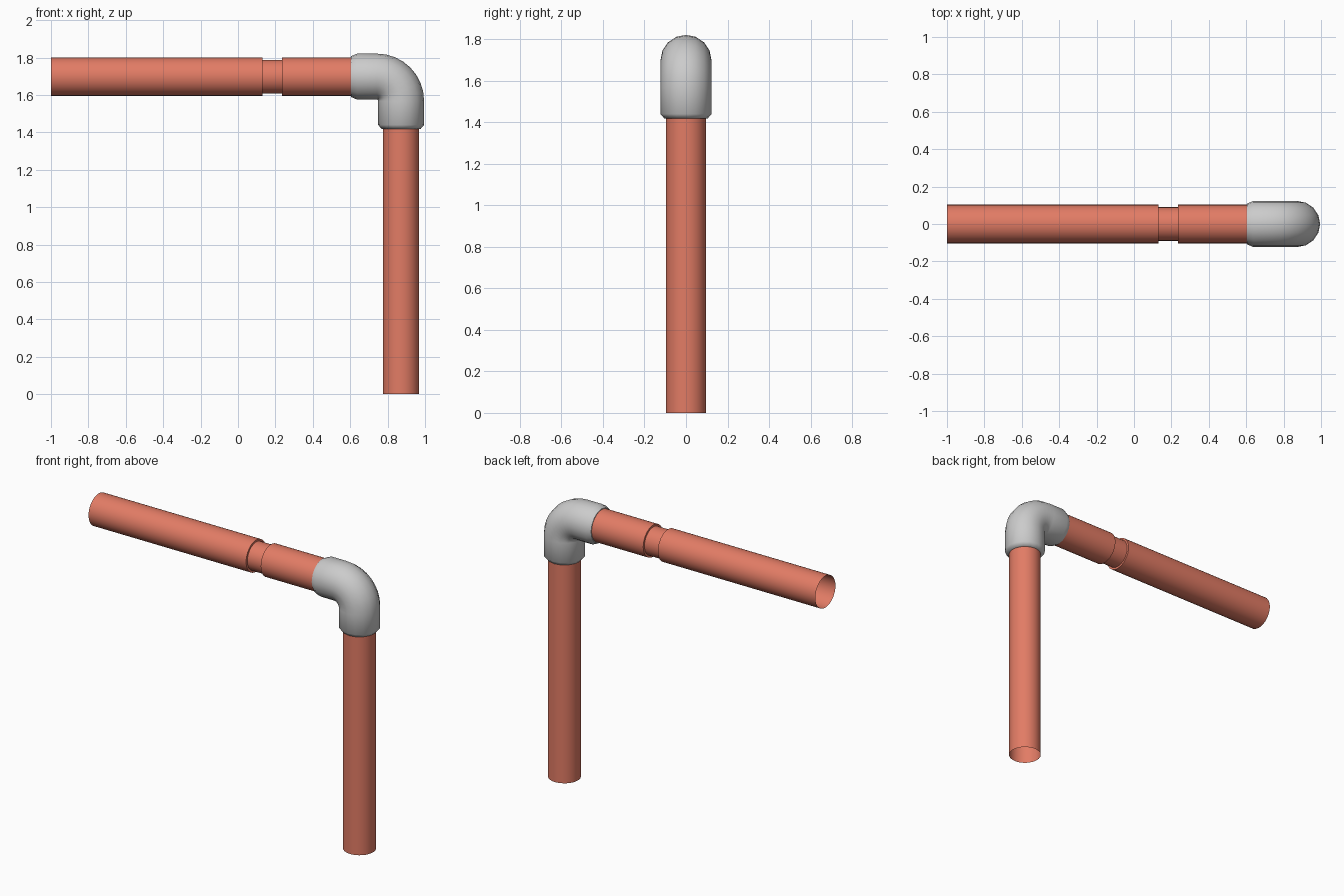
import bpy, bmesh, math
from mathutils import Vector

if "Cube" in bpy.data.objects:
    bpy.data.objects.remove(bpy.data.objects["Cube"])

AXIS_Z = 1.698   # height of the horizontal pipe
AXIS_X = 0.872   # position of the vertical pipe


def sweep(name, stations, sides, material=None, angle=40):
    """Open tube through (x, z, heading, radius) stations in the XZ plane."""
    bm = bmesh.new()
    rings = []
    for x, z, heading, r in stations:
        normal = Vector((-math.sin(heading), 0, math.cos(heading)))
        side = Vector((0, 1, 0))
        ring = []
        for i in range(sides):
            t = 2 * math.pi * i / sides
            ring.append(bm.verts.new(Vector((x, 0, z)) + r * (math.cos(t) * normal + math.sin(t) * side)))
        rings.append(ring)
    for a, b in zip(rings, rings[1:]):
        for i in range(sides):
            j = (i + 1) % sides
            bm.faces.new((a[i], a[j], b[j], b[i]))
    bmesh.ops.recalc_face_normals(bm, faces=bm.faces)
    mesh = bpy.data.meshes.new(name)
    bm.to_mesh(mesh)
    bm.free()
    obj = bpy.data.objects.new(name, mesh)
    bpy.context.collection.objects.link(obj)
    if material:
        mesh.materials.append(material)
    bpy.ops.object.select_all(action='DESELECT')
    obj.select_set(True)
    bpy.context.view_layer.objects.active = obj
    bpy.ops.object.shade_smooth_by_angle(angle=math.radians(angle))
    return obj


copper = bpy.data.materials.new("copper")
copper.diffuse_color = (0.76, 0.20, 0.13, 1)
copper.use_nodes = True
copper.node_tree.nodes["Principled BSDF"].inputs["Base Color"].default_value = copper.diffuse_color

# Horizontal pipe with a stepped groove
profile = [(-1.0, 0.103), (0.06, 0.103), (0.13, 0.103), (0.13, 0.09),
           (0.235, 0.09), (0.235, 0.103), (0.64, 0.103)]
sweep("horizontal_pipe", [(x, AXIS_Z, 0, r) for x, r in profile], 32, copper)

# Vertical pipe
sweep("vertical_pipe", [(AXIS_X, z, -math.pi / 2, 0.097) for z in (1.46, 1.34, 0.0)], 32, copper)

# Elbow fitting with chamfered collars and a tight quarter bend
bend, radius = 0.13, 0.123
cx, cz = AXIS_X - bend, AXIS_Z - bend
elbow = [(0.605, AXIS_Z, 0, 0.102), (0.605, AXIS_Z, 0, 0.109), (0.637, AXIS_Z, 0, radius)]
for i in range(9):
    a = math.pi / 2 * i / 8
    elbow.append((cx + bend * math.sin(a), cz + bend * math.cos(a), -a, radius))
down = -math.pi / 2
elbow += [(AXIS_X, 1.44, down, radius), (AXIS_X, 1.418, down, 0.104), (AXIS_X, 1.418, down, 0.096)]
sweep("elbow_fitting", elbow, 16, None, 60)
